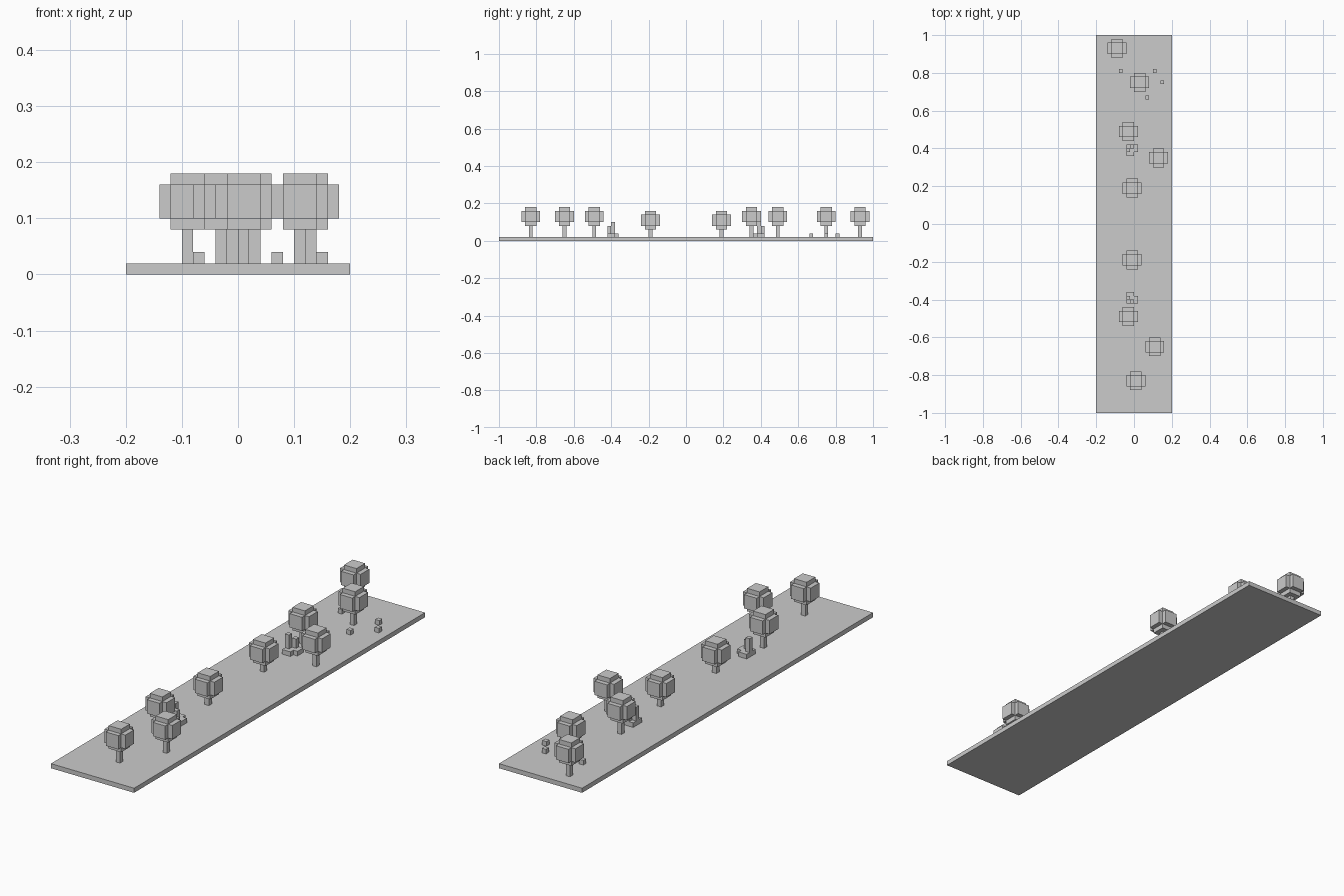
import bpy
import bmesh
from mathutils import Matrix, Vector

cube = bpy.data.objects.get("Cube")
if cube:
    bpy.data.objects.remove(cube, do_unlink=True)

stone_grey = bpy.data.materials.new("plain_grey")
stone_grey.use_nodes = True
stone_grey.diffuse_color = (0.6, 0.6, 0.6, 1)
stone_grey.node_tree.nodes["Principled BSDF"].inputs["Base Color"].default_value = (0.6, 0.6, 0.6, 1)

UNIT = 0.02    # edge of one building block
GROUND = UNIT  # top of the ground slab


def make_blocks(name, boxes):
    """One object made of boxes, each given as (centre, size)."""
    bm = bmesh.new()
    for centre, size in boxes:
        matrix = Matrix.Translation(centre) @ Matrix.Diagonal(Vector(size).to_4d())
        bmesh.ops.create_cube(bm, size=1, matrix=matrix)
    mesh = bpy.data.meshes.new(name)
    bm.to_mesh(mesh)
    bm.free()
    mesh.materials.append(stone_grey)
    obj = bpy.data.objects.new(name, mesh)
    bpy.context.collection.objects.link(obj)
    return obj


def column(x, y, blocks):
    """A one-block-wide column standing on the ground."""
    height = blocks * UNIT
    return (x, y, GROUND + height / 2), (UNIT, UNIT, height)


def make_tree(number, x, y, trunk_blocks):
    make_blocks(f"tree_trunk_{number}", [column(x, y, trunk_blocks)])
    # crown: three crossed boxes, each long on one axis
    wide, narrow = 5 * UNIT, 3 * UNIT
    centre = (x, y, GROUND + trunk_blocks * UNIT + wide / 2)
    sizes = [[wide if axis == i else narrow for i in range(3)] for axis in range(3)]
    make_blocks(f"tree_crown_{number}", [(centre, size) for size in sizes])


# Ground slab
make_blocks("ground", [((0, 0, GROUND / 2), (0.4, 2, GROUND))])

# Trees: x, y, trunk height in blocks
trees = [
    (-0.09, 0.93, 3), (0.03, 0.75, 3), (-0.03, 0.49, 3),
    (0.13, 0.35, 3), (-0.01, 0.19, 2), (-0.01, -0.19, 2),
    (-0.03, -0.49, 3), (0.11, -0.65, 3), (0.01, -0.83, 3),
]
for number, tree in enumerate(trees, 1):
    make_tree(number, *tree)

# Loose stones near the back
stones = [(-0.07, 0.81), (0.11, 0.81), (0.15, 0.75), (0.07, 0.67)]
for number, (x, y) in enumerate(stones, 1):
    make_blocks(f"stone_{number}", [column(x, y, 1)])

# Stepped rock piles, mirrored front to back: x, y, height in blocks
pile = [
    (-0.03, 0.39, 4), (-0.01, 0.41, 3),
    (-0.03, 0.37, 1), (-0.01, 0.37, 1), (-0.01, 0.39, 1),
    (0.01, 0.39, 1), (0.01, 0.41, 1), (-0.03, 0.41, 1),
]
for side, name in ((1, "back_rock_pile"), (-1, "front_rock_pile")):
    make_blocks(name, [column(x, side * y, h) for x, y, h in pile])
